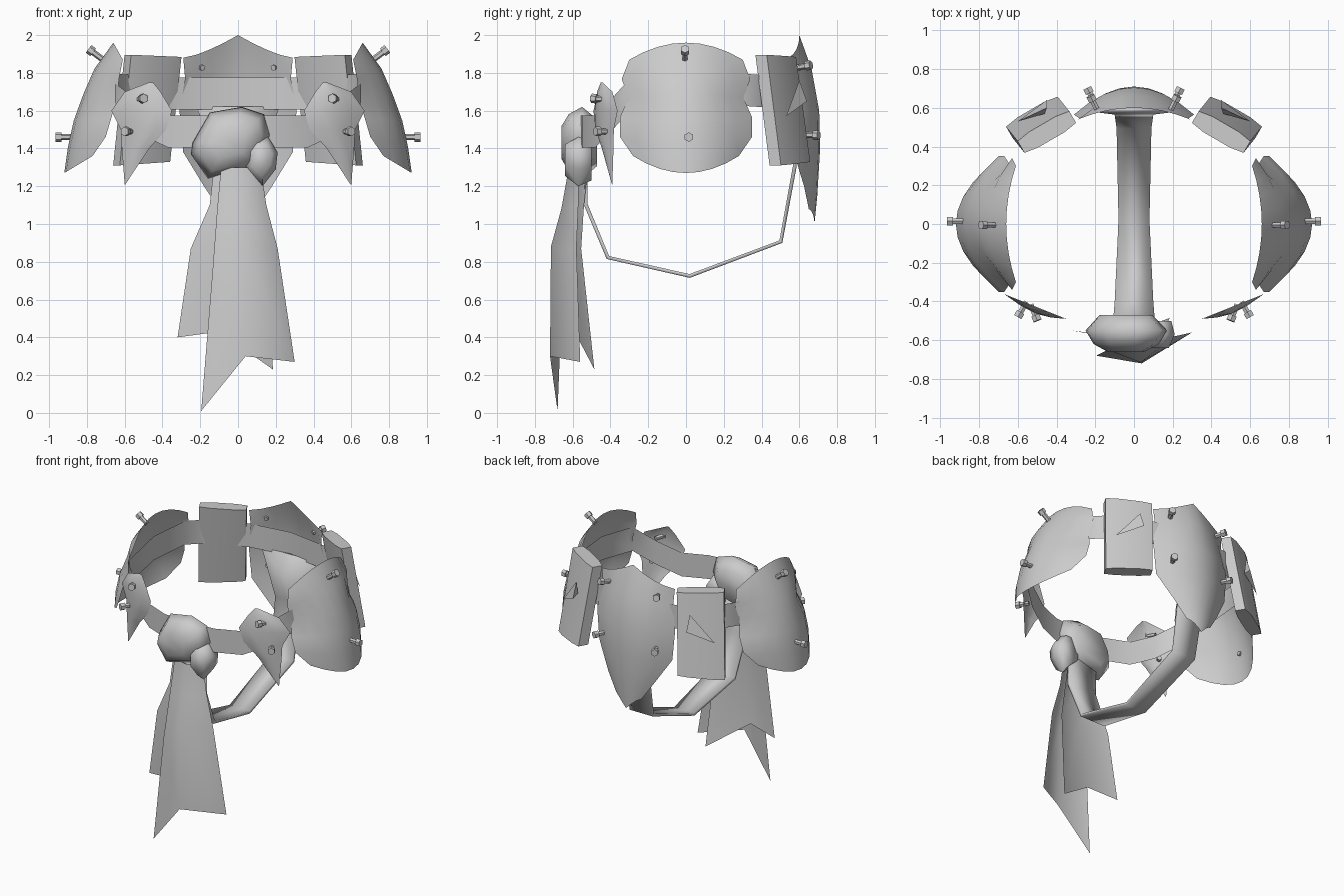
import bpy, bmesh, math
from mathutils import Vector

if "Cube" in bpy.data.objects:
    bpy.data.objects.remove(bpy.data.objects["Cube"])

grey = bpy.data.materials.new("light grey")
grey.diffuse_color = (0.6, 0.6, 0.6, 1)
grey.use_nodes = True
grey.node_tree.nodes["Principled BSDF"].inputs["Base Color"].default_value = grey.diffuse_color


def finish(name, bm, angle=40):
    me = bpy.data.meshes.new(name)
    bm.to_mesh(me)
    bm.free()
    ob = bpy.data.objects.new(name, me)
    bpy.context.collection.objects.link(ob)
    me.materials.append(grey)
    bpy.ops.object.select_all(action='DESELECT')
    ob.select_set(True)
    bpy.context.view_layer.objects.active = ob
    bpy.ops.object.shade_smooth_by_angle(angle=math.radians(angle))
    return ob


def sheet(name, rows, out, closed=False, thick=0):
    """Grid surface through rows of points, facing away from point 'out'."""
    bm = bmesh.new()
    vs = [[bm.verts.new(p) for p in r] for r in rows]
    n = len(rows[0])
    m = len(rows)
    for i in range(m if closed else m - 1):
        for j in range(n - 1):
            a, b = vs[i], vs[(i + 1) % m]
            bm.faces.new((a[j], a[j + 1], b[j + 1], b[j]))
    bmesh.ops.remove_doubles(bm, verts=bm.verts, dist=0.002)
    bm.normal_update()
    side = sum((f.calc_center_median() - Vector(out)).dot(f.normal) * f.calc_area() for f in bm.faces)
    if side < 0:
        bmesh.ops.reverse_faces(bm, faces=bm.faces)
    ob = finish(name, bm, 60)
    if thick:
        mod = ob.modifiers.new("thickness", 'SOLIDIFY')
        mod.thickness = thick
    return ob


def hull(name, pts, angle=40):
    bm = bmesh.new()
    for p in pts:
        bm.verts.new(p)
    bmesh.ops.convex_hull(bm, input=bm.verts)
    bmesh.ops.recalc_face_normals(bm, faces=bm.faces)
    return finish(name, bm, angle)


def stud(name, base, direction):
    """Short pin with a wider head."""
    d = Vector(direction).normalized()
    rot = d.to_track_quat('Z', 'Y').to_matrix().to_4x4()
    bm = bmesh.new()
    for r, h0, h1 in ((0.016, -0.02, 0.045), (0.025, 0.04, 0.07)):
        res = bmesh.ops.create_cone(bm, cap_ends=True, segments=6, radius1=r, radius2=r, depth=h1 - h0)
        bmesh.ops.translate(bm, verts=res['verts'], vec=(0, 0, (h0 + h1) / 2))
    bm.transform(rot)
    bmesh.ops.translate(bm, verts=bm.verts, vec=base)
    return finish(name, bm, 30)


# Waist band: right half path (x, y, mid height), mirrored into a loop
half = [(0, -.57, 1.49), (.2, -.55, 1.49), (.37, -.48, 1.49), (.52, -.41, 1.56), (.65, -.32, 1.66),
        (.67, 0, 1.71), (.64, .31, 1.71), (.52, .46, 1.70), (.3, .555, 1.69), (0, .6, 1.69)]
loop = half + [(-x, y, z) for x, y, z in half[-2:0:-1]]
sheet("waist_band", [[(x, y, z - .085), (x, y, z + .085)] for x, y, z in loop], (0, 0, 1.6), True)

# Lower strap running under from back to front
strap = [(.6, 1.62, .22), (.585, 1.3, .10), (.51, .9, .09), (.02, .715, .08), (-.42, .815, .10), (-.54, 1.1, .11), (-.54, 1.4, .12)]
sheet("under_strap", [[(-w, y, z), (w, y, z)] for y, z, w in strap], (0, 0, 1.4), thick=.02)

cols = [-1, -.75, -.5, -.25, 0, .25, .5, .75, 1]

# Back plate: centre z, edge z, half width, centre y, edge drop
back = [(2.0, 1.88, .29, .60, .06), (1.82, 1.77, .28, .665, .12), (1.6, 1.6, .31, .705, .14),
        (1.4, 1.38, .29, .71, .14), (1.15, 1.2, .18, .695, .07), (1.0, 1.08, .1, .68, .03)]
sheet("back_plate", [[(u * w, y - d * u * u, ze + (zc - ze) * (1 - abs(u)) ** 1.4) for u in cols]
                     for zc, ze, w, y, d in back], (0, 0, 1.6))

# Side plates: half width, centre x, edge drop from top row to bottom row
side_rows = [(.30, .66, .05), (.34, .76, .13), (.305, .82, .18), (.35, .87, .20), (.35, .90, .20), (.28, .92, .15)]
# Front plates: height, inner x, outer x
front_rows = [(1.75, .45, .47), (1.70, .41, .60), (1.6, .35, .67), (1.5, .38, .62), (1.4, .47, .615), (1.21, .595, .60)]

for s, tag in ((1, "right"), (-1, "left")):
    rows = []
    for i, (w, xc, d) in enumerate(side_rows):
        t = i / 5
        rows.append([(s * (xc - d * u * u), u * w, (1 - t) * (1.96 - .09 * u * u) + t * (1.27 + .09 * u * u))
                     for u in cols])
    sheet("side_plate_" + tag, rows, (0, 0, 1.5))

    rows = []
    for z, a, b in front_rows:
        row = []
        for k in range(5):
            x = a + (b - a) * k / 4
            bulge = .035 * math.sin(math.pi * k / 4) * min(1, (b - a) / .2)
            row.append((s * x, -.49 + .40 * (x - .35) - bulge, z))
        rows.append(row)
    sheet("front_plate_" + tag, rows, (0, 0, 1.5))

    # Leaning back pouch
    along, away = Vector((.86 * s, -.5, 0)), Vector((.5 * s, .86, 0))
    pts = []
    for c in (Vector((.45 * s, .475, 1.89)), Vector((.51 * s, .55, 1.32))):
        for a, b in ((-.155, -.035), (-.155, .035), (.155, -.035), (.155, .035),
                     (-.08, -.047), (.08, -.047), (-.08, .047), (.08, .047)):
            p = c + along * a + away * b
            p.z += a * -.06 * (1 if c.z < 1.5 else -.6)
            pts.append(p)
    hull("pouch_" + tag, pts, 50)
    # Pointed closure on the pouch
    hull("pouch_closure_" + tag, [(.45 * s, .60, 1.76), (.45 * s, .64, 1.65), (.60 * s, .53, 1.57), (.46 * s, .57, 1.66)], 20)

    # Studs
    stud("side_stud_upper_" + tag, (s * .735, -.005, 1.885), (s * .8, 0, .6))
    stud("side_stud_lower_" + tag, (s * .895, .015, 1.46), (s, 0, 0))
    stud("front_stud_upper_" + tag, (s * .525, -.435, 1.66), (-s * .25, -.6, .05))
    stud("front_stud_lower_" + tag, (s * .565, -.42, 1.49), (s * .35, -.6, 0))
    stud("back_stud_upper_" + tag, (s * .195, .60, 1.83), (s * .4, .8, .15))
    stud("back_stud_lower_" + tag, (s * .21, .64, 1.47), (s * .4, .8, 0))


# Knot: outline rings shrunk toward front and back
def lump(name, outline, levels):
    cx = sum(p[0] for p in outline) / len(outline)
    cz = sum(p[1] for p in outline) / len(outline)
    hull(name, [(cx + (x - cx) * k, y, cz + (z - cz) * k) for y, k in levels for x, z in outline], 80)


lump("knot", [(-.15, 1.59), (.02, 1.62), (.14, 1.58), (.17, 1.47), (.10, 1.31), (-.02, 1.28), (-.16, 1.24), (-.25, 1.37), (-.24, 1.43)],
     ((-.47, .65), (-.55, 1), (-.62, .8), (-.66, .45)))
lump("knot_fold", [(.04, 1.40), (.09, 1.46), (.16, 1.46), (.21, 1.38), (.20, 1.29), (.13, 1.20), (.04, 1.28)],
     ((-.50, .8), (-.57, 1), (-.64, .65)))

# Hanging cloth tails
sheet("front_tail", [[(-.09, -.59, 1.30), (.02, -.62, 1.30), (.12, -.57, 1.30)],
                     [(-.11, -.61, 1.08), (.03, -.66, 1.08), (.15, -.57, 1.10)],
                     [(-.135, -.65, .75), (.035, -.715, .88), (.21, -.58, .87)],
                     [(-.195, -.68, .01), (.04, -.72, .30), (.30, -.56, .27)]], (0, 0, 1))
sheet("rear_tail", [[(-.13, -.55, 1.28), (0, -.58, 1.28), (.12, -.52, 1.28)],
                    [(-.15, -.56, 1.10), (-.01, -.60, 1.10), (.13, -.54, 1.10)],
                    [(-.25, -.56, .87), (-.04, -.61, .87), (.15, -.555, .87)],
                    [(-.32, -.55, .40), (-.10, -.59, .43), (.185, -.485, .23)]], (0, 0, 1))
